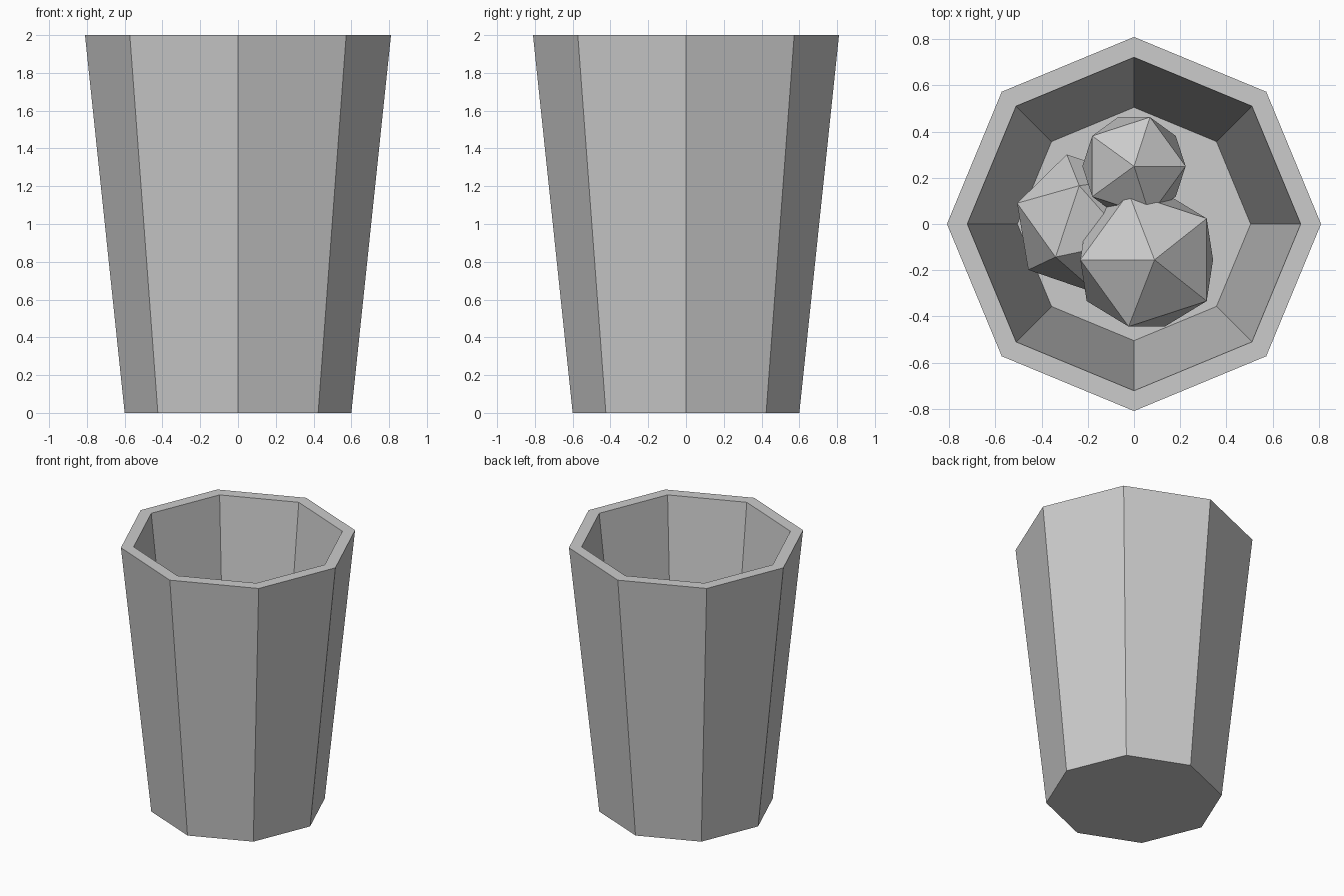
import bpy, bmesh, math
from mathutils import Vector, Matrix, Euler

if "Cube" in bpy.data.objects:
    bpy.data.objects.remove(bpy.data.objects["Cube"])

SIDES = 8


def link_mesh(name, bm):
    mesh = bpy.data.meshes.new(name)
    bm.to_mesh(mesh)
    bm.free()
    obj = bpy.data.objects.new(name, mesh)
    bpy.context.collection.objects.link(obj)
    return obj


def make_cup(name, profile):
    """Revolve a (radius, height) profile in flat sides and cap both ends."""
    bm = bmesh.new()
    rings = []
    for r, z in profile:
        rings.append([bm.verts.new((r * math.cos(math.tau * i / SIDES),
                                    r * math.sin(math.tau * i / SIDES), z))
                      for i in range(SIDES)])
    for low, high in zip(rings, rings[1:]):
        for i in range(SIDES):
            j = (i + 1) % SIDES
            bm.faces.new((low[i], low[j], high[j], high[i]))
    bm.faces.new(rings[0][::-1])
    bm.faces.new(rings[-1])
    bmesh.ops.recalc_face_normals(bm, faces=bm.faces)
    return link_mesh(name, bm)


def make_lump(name, location, radius, rotation):
    bm = bmesh.new()
    bmesh.ops.create_icosphere(bm, subdivisions=1, radius=radius)
    bmesh.ops.transform(bm, matrix=rotation, verts=bm.verts)
    obj = link_mesh(name, bm)
    obj.location = location
    return obj


def aim(corner, neighbour):
    """Rotation putting two adjacent icosahedron corners in given directions."""
    z = Vector(corner).normalized()
    y = z.cross(Vector(neighbour)).normalized()
    x = y.cross(z)
    return Matrix((x, y, z)).transposed().to_4x4()


# Tapered cup: outside wall, rim, inside wall, floor
make_cup("cup", [(0.6, 0), (0.81, 2), (0.722, 2), (0.505, 0.08)])

# Three faceted lumps overlapping inside the cup
tilt = Euler((0, 0.1, math.pi)).to_matrix().to_4x4()
tilt = Matrix.Rotation(0.1, 4, 'Y') @ Matrix.Rotation(math.pi, 4, 'Z')
make_lump("ice_large", (0.055, -0.155, 0.85), 0.34, tilt)
make_lump("ice_small", (0, 0.25, 0.88), 0.25, Matrix.Identity(4))
make_lump("ice_medium", (-0.225, 0, 0.65), 0.31,
          aim((-0.012, 0.165, 0.26), (-0.279, 0.091, 0.096)))
